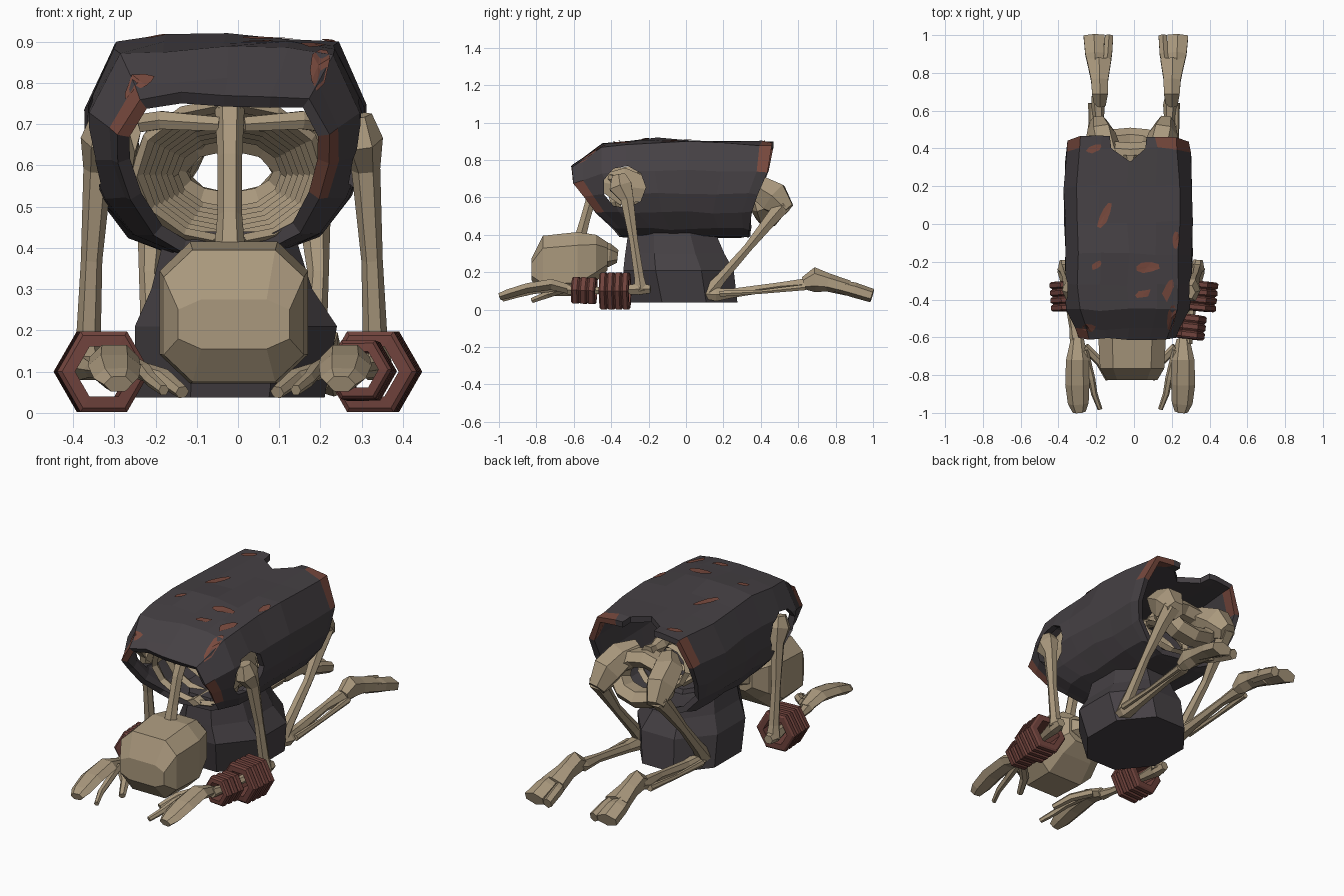
import bpy, bmesh, math, random
from mathutils import Vector
from mathutils.bvhtree import BVHTree

if "Cube" in bpy.data.objects:
    bpy.data.objects.remove(bpy.data.objects["Cube"])

random.seed(4)


def material(name, rgb):
    m = bpy.data.materials.new(name)
    m.diffuse_color = (*rgb, 1)
    m.use_nodes = True
    m.node_tree.nodes["Principled BSDF"].inputs["Base Color"].default_value = m.diffuse_color
    return m


BONE = material("old bone", (0.40, 0.315, 0.205))
CLOTH = material("charcoal cloth", (0.060, 0.052, 0.058))
STAIN = material("rusty stain", (0.19, 0.068, 0.048))
IRON = material("rusted iron", (0.16, 0.055, 0.045))


def finish(name, bm, *mats):
    me = bpy.data.meshes.new(name)
    bm.to_mesh(me)
    bm.free()
    for m in mats:
        me.materials.append(m)
    ob = bpy.data.objects.new(name, me)
    bpy.context.collection.objects.link(ob)
    return ob


def limb(name, pts, sides=6, mat=BONE, ref=(1, 0, 0), axis=None, loop=False, half=False, boxy=1):
    """Faceted tube through points (x, y, z, width radius, height radius); boxy < 1 squares it off."""
    bm = bmesh.new()
    rings, n = [], len(pts)
    ph = math.pi / sides if half else 0

    def corner(v):
        return math.copysign(abs(v / (math.cos(ph) or 1)) ** boxy, v) if abs(v) > 1e-6 else 0
    for i, (x, y, z, rw, rh) in enumerate(pts):
        a, b = (pts[i - 1], pts[(i + 1) % n]) if loop else (pts[max(i - 1, 0)], pts[min(i + 1, n - 1)])
        t = Vector(axis) if axis else Vector(b[:3]) - Vector(a[:3])
        t.normalize()
        s = Vector(ref)
        s = (s - t * s.dot(t)).normalized()
        u = t.cross(s)
        angles = [k * math.tau / sides + ph for k in range(sides)]
        rings.append([bm.verts.new(Vector((x, y, z)) + s * rw * corner(math.cos(q)) + u * rh * corner(math.sin(q)))
                      for q in angles])
    for i in range(n if loop else n - 1):
        p, q = rings[i], rings[(i + 1) % n]
        for k in range(sides):
            j = (k + 1) % sides
            bm.faces.new((p[k], p[j], q[j], q[k]))
    if not loop:
        bm.faces.new(rings[0])
        bm.faces.new(rings[-1])
    bmesh.ops.recalc_face_normals(bm, faces=bm.faces)
    return finish(name, bm, mat)


def pair(name, cx, pts, **kw):
    """Left and right copies about the plane x = cx."""
    for side, s in (("left", -1), ("right", 1)):
        limb(f"{name}_{side}", [(cx + s * p[0], *p[1:]) for p in pts], **kw)


def interp(z, table):
    for (z0, y0), (z1, y1) in zip(table, table[1:]):
        if z <= z1:
            return y0 + (y1 - y0) * max(0, (z - z0) / (z1 - z0))
    return table[-1][1]


# --- tunic: lofted shell along y with slanted open ends
CX = -0.03
half = [(0, .915), (.15, .912), (.268, .897), (.338, .745), (.338, .62), (.30, .52), (.23, .43), (.13, .392), (0, .388)]
prof = half + [(-x, z) for x, z in half[-2:0:-1]]
front = [(.39, -.35), (.55, -.51), (.75, -.60), (.92, -.61)]
back = [(.39, .34), (.55, .35), (.70, .43), (.82, .455), (.92, .465)]
stations = [(0, .76, .55), (.05, .82, .66), (.145, .97, .9), (.27, 1, .96), (.42, 1, 1), (.58, 1, .99), (.76, 1, .97),
            (.94, .98, .95), (1, .96, .95)]
bm = bmesh.new()
rings = []
for t, xs, zs in stations:
    ring = []
    for x, z in prof:
        y = interp(z, front) * (1 - t) + interp(z, back) * t
        jit = random.uniform(-.007, .007)
        ring.append(bm.verts.new((CX + x * xs + jit, y + jit, (.6 + (z - .6) * zs if z > .6 else z) + jit)))
    rings.append(ring)
for i in range(len(rings) - 1):
    for k in range(len(prof)):
        j = (k + 1) % len(prof)
        f = bm.faces.new((rings[i][k], rings[i][j], rings[i + 1][j], rings[i + 1][k]))
        # stained hems
        stained = {0: (3, 4, 13), 7: (1, 2, 13)}.get(i, ())
        f.material_index = 1 if k in stained else 0
bm.normal_update()
if sum(f.normal.dot(f.calc_center_median() - Vector((CX, f.calc_center_median().y, .65))) for f in bm.faces) < 0:
    bmesh.ops.reverse_faces(bm, faces=bm.faces)
tree = BVHTree.FromBMesh(bm)
tunic = finish("tunic", bm, CLOTH, STAIN)

# cutter: armholes and rear notch
cb = bmesh.new()


def prism(pts, direction):
    lo = [cb.verts.new(p) for p in pts]
    hi = [cb.verts.new(Vector(p) + Vector(direction)) for p in pts]
    cb.faces.new(lo)
    cb.faces.new(hi)
    for k in range(len(pts)):
        j = (k + 1) % len(pts)
        cb.faces.new((lo[k], lo[j], hi[j], hi[k]))


prism([(-.6, -.33 + .115 * math.cos(a * math.tau / 9), .655 + .115 * math.sin(a * math.tau / 9)) for a in range(9)], (1.2, 0, 0))
prism([(-.02, .33, .775), (.06, .40, .775), (.08, .56, .775), (-.14, .56, .775), (-.12, .40, .775)], (0, 0, .4))
bmesh.ops.recalc_face_normals(cb, faces=cb.faces)
cutter = finish("tunic_cutter", cb)
cutter.hide_render = True
sol = tunic.modifiers.new("thickness", 'SOLIDIFY')
sol.thickness, sol.offset = .032, -1
cut = tunic.modifiers.new("holes", 'BOOLEAN')
cut.operation, cut.solver, cut.object = 'DIFFERENCE', 'EXACT', cutter
bpy.context.view_layer.update()
tunic_mesh = bpy.data.meshes.new_from_object(tunic.evaluated_get(bpy.context.evaluated_depsgraph_get()))
tunic.modifiers.clear()
tunic.data = tunic_mesh
bpy.data.objects.remove(cutter)

# stains lying on the back of the tunic: x, y, length, width, angle
for i, (x, y, a, b, ang) in enumerate([(-.155, .05, .07, .024, 65), (.07, -.23, .06, .028, 5), (.05, -.37, .04, .02, 20),
                                       (.22, -.09, .045, .018, 85), (.18, -.35, .06, .024, 75), (-.2, -.22, .03, .016, 40),
                                       (.195, -.50, .075, .022, 80), (-.21, .40, .05, .018, 25), (-.24, -.55, .04, .02, 0)]):
    bm = bmesh.new()

    def drop(px, py):
        hit = tree.ray_cast(Vector((px, py, 2)), Vector((0, 0, -1)))[0]
        return bm.verts.new((px, py, hit.z + .006))
    ca, sa = math.cos(math.radians(ang)), math.sin(math.radians(ang))
    mid, rim = drop(x, y), []
    for k in range(8):
        r = random.uniform(.8, 1.2)
        c, s = math.cos((k + .5) * math.tau / 8), math.sin((k + .5) * math.tau / 8)
        rim.append(drop(x + a * r * c * ca - b * r * s * sa, y + a * r * c * sa + b * r * s * ca))
    for k in range(8):
        bm.faces.new((mid, rim[k], rim[(k + 1) % 8]))
    finish(f"stain_{i}", bm, STAIN)

# --- bunched cloth under the body
limb("hanging_cloth", [(-.02, -.01, .037, .23, .285), (-.005, -.04, .21, .245, .295), (-.015, -.06, .30, .195, .265),
                       (-.02, -.08, .44, .155, .225)], sides=8, mat=CLOTH, half=True, axis=(0, 0, 1))

# --- skull, jaw, neck
limb("skull", [(-.01, -.825, .215, .135, .06), (-.01, -.765, .235, .17, .16), (-.01, -.58, .243, .18, .172),
               (-.01, -.48, .275, .155, .125), (-.01, -.42, .285, .10, .075)], sides=8, half=True, boxy=.6, axis=(0, 1, 0))
limb("jaw", [(-.01, -.50, .30, .10, .07), (-.01, -.41, .29, .085, .055), (-.01, -.365, .285, .05, .03)], half=True)
limb("neck", [(-.02, -.57, .37, .04, .035), (-.02, -.54, .48, .03, .03), (-.02, -.50, .62, .03, .03),
              (-.02, -.44, .74, .036, .035)])

# --- spine and ribs
limb("spine", [(-.02, -.46 + .055 * i, .74 - .002 * i, *((.04, .04) if i % 2 else (.026, .026))) for i in range(16)])
for r in range(7):
    w, h, y = .225 - .014 * r, .17 - .012 * r, -.38 + .1 * r
    limb(f"rib_{r}", [(-.02 + w * math.sin(a * math.tau / 12), y - .05 * math.cos(a * math.tau / 12),
                       .58 + h * math.cos(a * math.tau / 12), .025, .017) for a in range(12)],
         sides=4, ref=(0, 1, 0), loop=True)
limb("breastbone", [(-.02, -.36, .42, .04, .02), (-.02, -.1, .43, .03, .02), (-.02, .1, .45, .02, .015)], sides=4)

# --- pelvis: bony ring with two flared hips
limb("pelvis", [(-.02 + .145 * math.sin(a * math.tau / 10), .40 - .04 * math.cos(a * math.tau / 10),
                 .585 + .095 * math.cos(a * math.tau / 10), .07, .05) for a in range(10)], ref=(0, 1, 0), loop=True)
pair("hip", -.01, [(.09, .30, .69, .05, .04), (.14, .38, .66, .085, .07), (.165, .47, .60, .08, .095),
                   (.18, .54, .53, .05, .05)])

# --- arms
C = -.015
pair("collar_bone", C, [(.03, -.46, .70, .02, .02), (.17, -.44, .71, .02, .025), (.31, -.35, .69, .025, .025)], ref=(0, 1, 0))
pair("shoulder_blade", C, [(.235, -.44, .68, .014, .05), (.245, -.34, .66, .016, .10), (.235, -.17, .64, .012, .05)], sides=4)
pair("upper_arm", C, [(.305, -.36, .72, .035, .04), (.315, -.35, .66, .052, .07), (.325, -.315, .59, .035, .04),
                      (.34, -.28, .37, .026, .026), (.348, -.25, .17, .03, .03), (.35, -.24, .10, .042, .04)])
pair("forearm", C, [(.355, -.19, .11, .025, .025), (.35, -.25, .11, .04, .035), (.335, -.36, .105, .024, .022),
                    (.305, -.55, .10, .022, .02), (.29, -.63, .105, .035, .028)])
pair("hand", -.02, [(.28, -.61, .105, .035, .028), (.28, -.72, .135, .06, .034), (.28, -.85, .115, .064, .03),
                    (.275, -.95, .085, .055, .028), (.27, -.995, .07, .035, .022)])
pair("finger", -.02, [(.245, -.67, .12, .024, .022), (.205, -.82, .10, .02, .02), (.19, -.90, .08, .017, .018),
                      (.16, -.98, .055, .013, .014)])
pair("thumb", -.02, [(.24, -.65, .11, .024, .022), (.16, -.73, .085, .024, .022), (.115, -.82, .05, .018, .016)])


# --- ribbed hexagonal shackles
def shackle(name, a, b, r, ridges):
    a, b = Vector(a), Vector(b)
    path = []
    for i in range(ridges):
        path += [((i + .02) / ridges, r * .9), ((i + .2) / ridges, r), ((i + .75) / ridges, r), ((i + .95) / ridges, r * .9)]
    path += [(1, r * .62), (0, r * .62)]
    limb(name, [(*a.lerp(b, t), q, q) for t, q in path], mat=IRON, axis=b - a, loop=True)


shackle("shackle_left", (-.335, -.30, .10), (-.325, -.46, .10), .113, 4)
shackle("shackle_right", (.335, -.30, .10), (.32, -.46, .10), .113, 4)
shackle("shackle_right_front", (.305, -.48, .10), (.29, -.61, .105), .082, 3)

# --- legs
pair("thigh", -.01, [(.185, .52, .56, .05, .05), (.195, .46, .49, .04, .04), (.205, .33, .33, .025, .026),
                     (.195, .19, .17, .03, .032), (.185, .125, .095, .042, .045)])
pair("shin", 0, [(.185, .10, .085, .03, .03), (.185, .16, .08, .045, .04), (.182, .26, .09, .028, .028),
                 (.185, .50, .125, .022, .024), (.19, .63, .135, .036, .035), (.195, .68, .15, .03, .03)])
pair("calf_bone", 0, [(.225, .18, .085, .016, .018), (.225, .40, .095, .012, .012), (.225, .64, .12, .018, .018)])
pair("heel", .01, [(.19, .63, .14, .03, .03), (.19, .69, .16, .042, .058), (.192, .76, .145, .045, .042),
                   (.195, .87, .115, .065, .036)], half=True)
pair("outer_toes", .01, [(.215, .80, .13, .03, .03), (.218, .90, .105, .05, .035), (.222, .995, .075, .055, .032)], half=True)
pair("inner_toe", .01, [(.165, .80, .125, .02, .026), (.148, .90, .10, .022, .03), (.142, .995, .07, .022, .026)], half=True)
